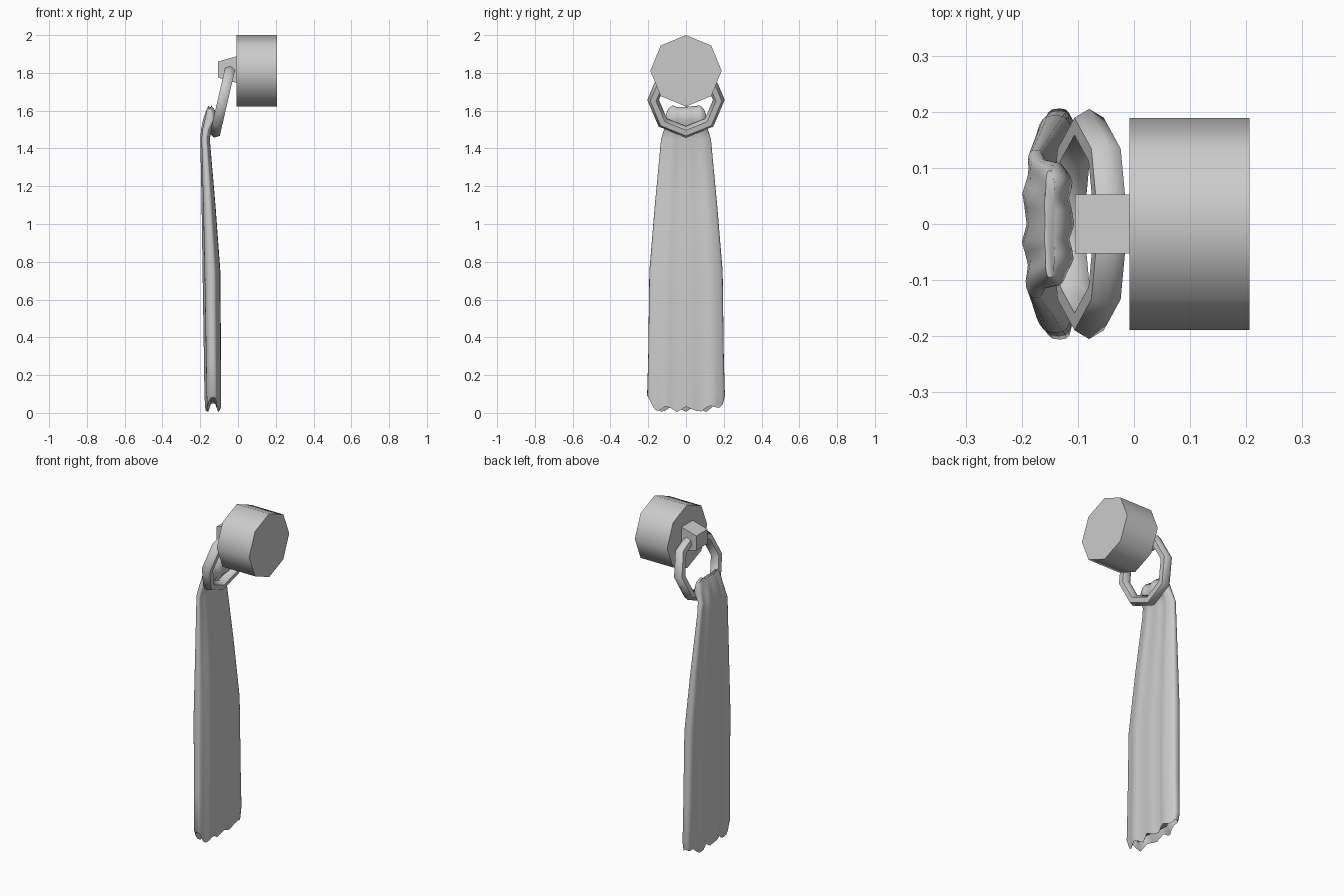
import bpy, bmesh, math

cube = bpy.data.objects.get("Cube")
if cube:
    bpy.data.objects.remove(cube, do_unlink=True)

grey = bpy.data.materials.new("plain grey")
grey.use_nodes = True
colour = (0.6, 0.6, 0.6, 1)
grey.diffuse_color = colour
grey.node_tree.nodes["Principled BSDF"].inputs["Base Color"].default_value = colour


def finish(obj, name, angle):
    obj.name = name
    obj.data.materials.clear()
    obj.data.materials.append(grey)
    bpy.ops.object.select_all(action="DESELECT")
    obj.select_set(True)
    bpy.context.view_layer.objects.active = obj
    bpy.ops.object.shade_smooth_by_angle(angle=math.radians(angle))


def loft(name, rings, angle):
    """Skin a list of equal-length closed rings and cap both ends."""
    bm = bmesh.new()
    loops = [[bm.verts.new(p) for p in ring] for ring in rings]
    count = len(loops[0])
    for a, b in zip(loops, loops[1:]):
        for i in range(count):
            j = (i + 1) % count
            bm.faces.new((a[i], a[j], b[j], b[i]))
    bm.faces.new(loops[0])
    bm.faces.new(loops[-1])
    bmesh.ops.recalc_face_normals(bm, faces=bm.faces)
    mesh = bpy.data.meshes.new(name)
    bm.to_mesh(mesh)
    bm.free()
    obj = bpy.data.objects.new(name, mesh)
    bpy.context.collection.objects.link(obj)
    finish(obj, name, angle)


# Octagonal wall mount, with its axis along x
bpy.ops.mesh.primitive_cylinder_add(vertices=8, radius=0.189, depth=0.214,
                                    location=(0.099, 0, 1.811),
                                    rotation=(0, math.pi / 2, 0))
finish(bpy.context.object, "wall_mount", 60)

# Tapered bracket that holds the ring
profile = [(-0.105, 1.775), (0, 1.745), (0, 1.89), (-0.105, 1.86)]
loft("ring_bracket", [[(x, y, z) for x, z in profile] for y in (-0.053, 0.053)], 30)

# Tilted low-poly ring
bpy.ops.mesh.primitive_torus_add(major_segments=8, minor_segments=6,
                                 major_radius=0.174, minor_radius=0.031,
                                 location=(-0.08, 0, 1.657),
                                 rotation=(0, math.radians(103), 0))
finish(bpy.context.object, "towel_ring", 60)

# Draped towel: height, half width, back x, front x, fold depth
stations = [
    (1.625, 0.095, -0.160, -0.140, 0.001),
    (1.600, 0.105, -0.172, -0.118, 0.003),
    (1.550, 0.110, -0.186, -0.105, 0.005),
    (1.500, 0.116, -0.196, -0.138, 0.005),
    (1.450, 0.132, -0.200, -0.148, 0.005),
    (1.100, 0.165, -0.193, -0.118, 0.005),
    (0.750, 0.194, -0.188, -0.092, 0.005),
    (0.300, 0.200, -0.181, -0.088, 0.007),
    (0.090, 0.206, -0.178, -0.087, 0.008),
    (0.020, 0.196, -0.174, -0.087, 0.009),
    (0.070, 0.180, -0.155, -0.105, 0.009),
]
SEGMENTS = 40


def towel_ring_points(index):
    z, half, back, front, fold = stations[index]
    points = []
    for i in range(SEGMENTS):
        a = math.tau * i / SEGMENTS
        c, s = math.cos(a), math.sin(a)
        across = math.copysign(abs(s) ** 0.75, s)
        out = math.copysign(abs(c) ** 0.6, c)
        y = half * across
        x = (back + front) / 2 + out * ((front - back) / 2 - fold)
        x += fold * math.sin(across * 10 + 0.8) * abs(c)
        height = z
        if index < 2:                       # scalloped crest
            height += 0.012 * math.cos(across * 9) * abs(across) - 0.006
        if index >= len(stations) - 2:      # wavy hem with lifted corners
            height += 0.016 * math.sin(y * 55 + c) + 0.045 * abs(across) ** 8
        points.append((x, y, max(height, 0)))
    return points


loft("towel", [towel_ring_points(i) for i in range(len(stations))], 60)
